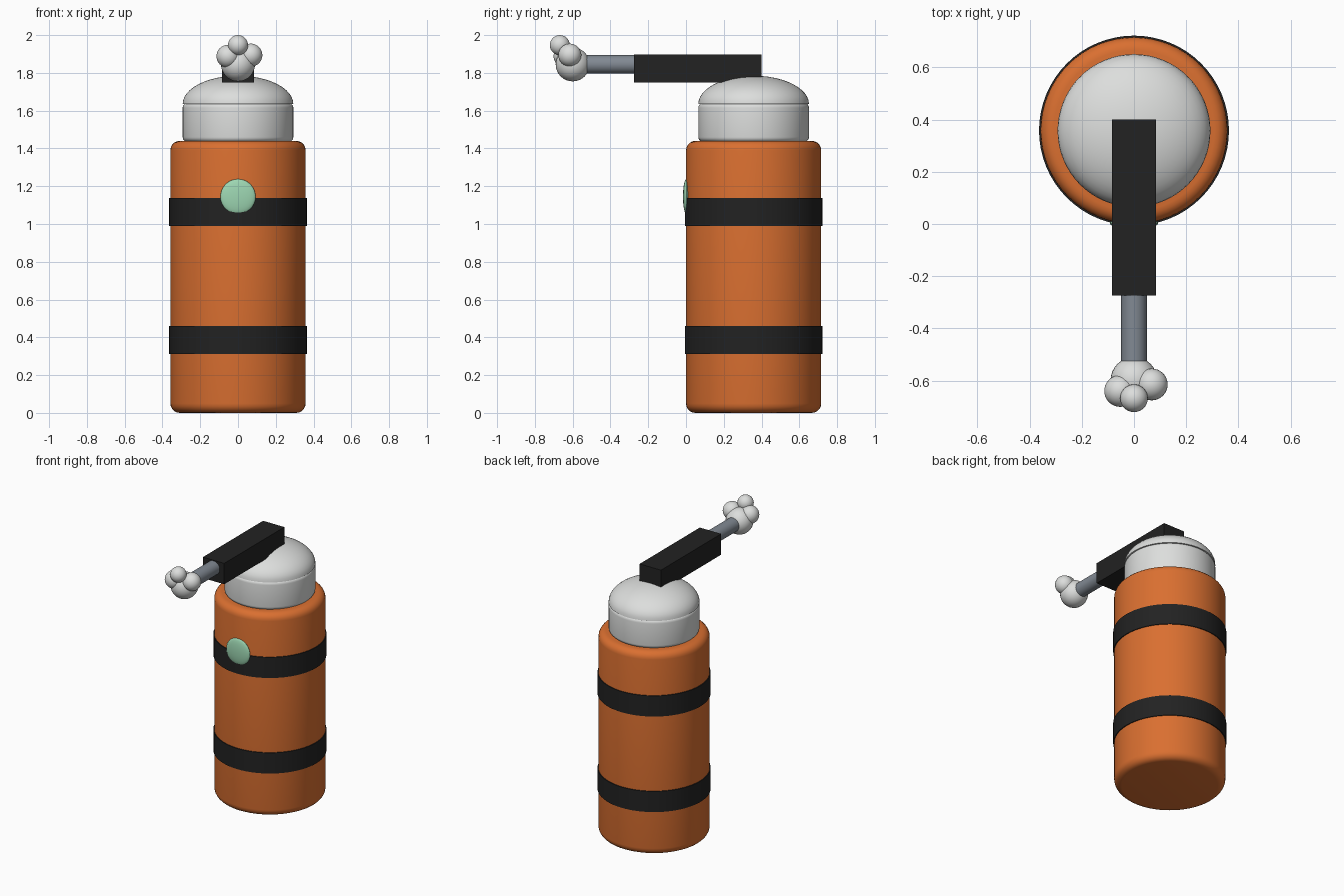
import bpy, math

if "Cube" in bpy.data.objects:
    bpy.data.objects.remove(bpy.data.objects["Cube"])

CY = 0.358  # y of the canister axis


def material(name, rgb):
    m = bpy.data.materials.new(name)
    m.diffuse_color = (*rgb, 1)
    m.use_nodes = True
    m.node_tree.nodes["Principled BSDF"].inputs["Base Color"].default_value = m.diffuse_color
    return m


ORANGE = material("orange", (0.70, 0.16, 0.03))
BLACK = material("black", (0.016, 0.016, 0.016))
WHITE = material("off_white", (0.72, 0.73, 0.72))
STEEL = material("steel_grey", (0.22, 0.25, 0.29))
MINT = material("mint", (0.34, 0.68, 0.45))


def finish(name, mat, smooth=True):
    ob = bpy.context.object
    ob.name = name
    ob.data.materials.append(mat)
    bpy.ops.object.transform_apply(location=False, rotation=True, scale=True)
    if smooth:
        bpy.ops.object.shade_smooth_by_angle(angle=math.radians(35))
    return ob


def lathe(name, mat, profile, steps=64):
    """Revolve an (r, z) profile, listed bottom to top, around the canister axis."""
    verts, faces, n = [], [], len(profile)
    for i in range(steps):
        a = math.tau * i / steps
        verts += [(r * math.cos(a), r * math.sin(a), z) for r, z in profile]
    for i in range(steps):
        j = (i + 1) % steps
        faces += [(i * n + k, j * n + k, j * n + k + 1, i * n + k + 1) for k in range(n - 1)]
    faces.append([i * n for i in reversed(range(steps))])
    faces.append([i * n + n - 1 for i in range(steps)])
    me = bpy.data.meshes.new(name)
    me.from_pydata(verts, [], faces)
    ob = bpy.data.objects.new(name, me)
    ob.location = (0, CY, 0)
    bpy.context.collection.objects.link(ob)
    bpy.ops.object.select_all(action='DESELECT')
    ob.select_set(True)
    bpy.context.view_layer.objects.active = ob
    return finish(name, mat)


def rounded(r, z0, z1, b, n=5):
    """Cylinder profile with rounded rims."""
    arc = [math.pi / 2 * i / n for i in range(n + 1)]
    low = [(r - b + b * math.sin(a), z0 + b - b * math.cos(a)) for a in arc]
    high = [(r - b + b * math.cos(a), z1 - b + b * math.sin(a)) for a in arc]
    return low + high


def ball(name, mat, loc, size):
    bpy.ops.mesh.primitive_uv_sphere_add(segments=32, ring_count=16, location=loc)
    bpy.context.object.scale = size
    return finish(name, mat)


# Canister with two straps
lathe("canister", ORANGE, rounded(0.358, 0.0, 1.44, 0.05))
for name, z in (("lower_strap", 0.312), ("upper_strap", 0.99)):
    lathe(name, BLACK, [(0.364, z), (0.364, z + 0.147)])

# Lid: rounded collar and flattened dome
lathe("lid_collar", WHITE, rounded(0.293, 1.435, 1.64, 0.025))
dome = [(0.293 * math.cos(t), 1.635 + 0.15 * math.sin(t))
        for t in [math.pi / 2 * i / 12 for i in range(12)]]
lathe("lid_dome", WHITE, dome + [(0.005, 1.785)])

# Flattened button on the front
ball("button", MINT, (0, 0.002, 1.145), (0.093, 0.018, 0.093))

# Arm block and rod
bpy.ops.mesh.primitive_cube_add(size=1, location=(0, 0.063, 1.824))
bpy.context.object.scale = (0.167, 0.675, 0.148)
finish("arm_block", BLACK, False)
bpy.ops.mesh.primitive_cylinder_add(vertices=32, radius=0.049, depth=0.36,
                                    location=(0, -0.42, 1.845), rotation=(math.pi / 2, 0, 0))
finish("arm_rod", STEEL)

# Hand: palm and three round fingers
for name, loc, r in (("palm", (0, -0.6, 1.845), 0.09),
                     ("left_finger", (-0.053, -0.64, 1.888), 0.061),
                     ("right_finger", (0.068, -0.615, 1.894), 0.061),
                     ("top_finger", (0, -0.668, 1.947), 0.053)):
    ball(name, WHITE, loc, (r, r, r))
